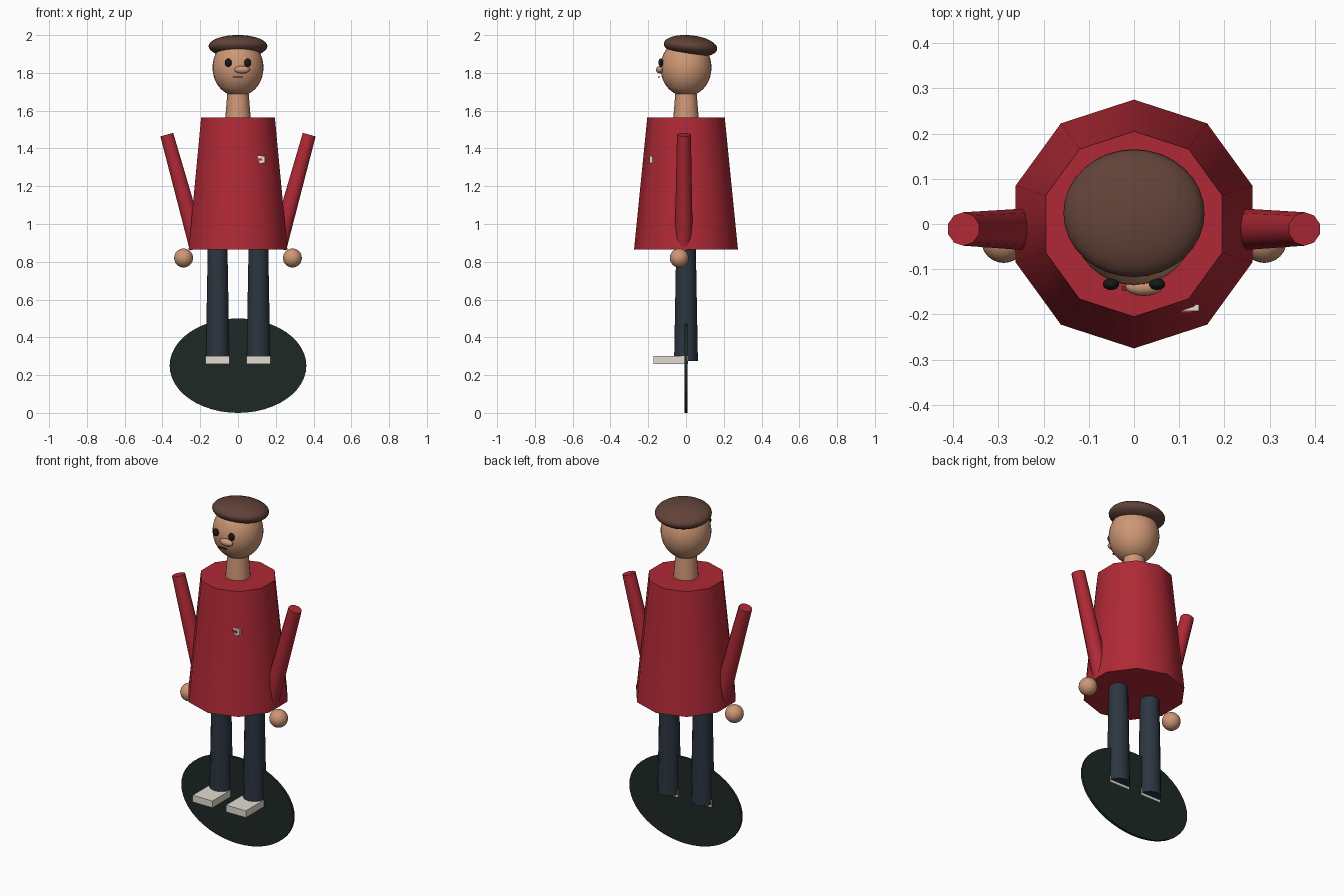
import bpy
from math import radians, pi
from mathutils import Vector

if "Cube" in bpy.data.objects:
    bpy.data.objects.remove(bpy.data.objects["Cube"])


def material(name, rgb):
    m = bpy.data.materials.new(name)
    m.diffuse_color = (*rgb, 1)
    m.use_nodes = True
    m.node_tree.nodes["Principled BSDF"].inputs["Base Color"].default_value = m.diffuse_color
    return m


RED = material("red_cloth", (0.43, 0.022, 0.036))
SKIN = material("skin", (0.62, 0.31, 0.18))
HAIR = material("brown_hair", (0.12, 0.055, 0.04))
NAVY = material("dark_trousers", (0.025, 0.036, 0.05))
WHITE = material("off_white", (0.76, 0.72, 0.64))
GREEN = material("dark_green", (0.013, 0.022, 0.018))
BLACK = material("black", (0.01, 0.01, 0.012))
LIP = material("lip", (0.12, 0.03, 0.025))


def finish(name, mat, smooth=True):
    ob = bpy.context.object
    ob.name = name
    ob.data.name = name
    ob.data.materials.append(mat)
    if smooth:
        bpy.ops.object.shade_smooth_by_angle(angle=radians(40))
    return ob


def taper(name, bottom, top, r_bottom, r_top, sides, mat):
    """Tapered cylinder between two points."""
    a, b = Vector(bottom), Vector(top)
    axis = b - a
    bpy.ops.mesh.primitive_cone_add(
        vertices=sides, radius1=r_bottom, radius2=r_top, depth=axis.length,
        location=(a + b) / 2,
        rotation=Vector((0, 0, 1)).rotation_difference(axis).to_euler())
    return finish(name, mat)


def ball(name, centre, radii, mat, tilt=0, seg=24, rings=16):
    bpy.ops.mesh.primitive_uv_sphere_add(
        segments=seg, ring_count=rings, radius=1, location=centre,
        rotation=(tilt, 0, 0))
    bpy.context.object.scale = radii
    return finish(name, mat)


def box(name, low, high, mat):
    lo, hi = Vector(low), Vector(high)
    bpy.ops.mesh.primitive_cube_add(size=1, location=(lo + hi) / 2)
    bpy.context.object.scale = hi - lo
    return finish(name, mat, smooth=False)


# Upright oval base disc
bpy.ops.mesh.primitive_cylinder_add(vertices=48, radius=1, depth=1,
                                    location=(0, 0, 0.25),
                                    rotation=(pi / 2, 0, 0))
bpy.context.object.scale = (0.362, 0.25, 0.014)
finish("base_disc", GREEN)

# Ten-sided coat and neck
taper("coat", (0, 0, 0.865), (0, 0, 1.565), 0.275, 0.205, 10, RED)
taper("neck", (0, 0, 1.55), (0, 0, 1.70), 0.068, 0.056, 16, SKIN)

# Head and cap of hair
ball("head", (0, 0, 1.828), (0.135, 0.135, 0.153), SKIN, seg=32, rings=20)
ball("hair", (0, 0.024, 1.941), (0.156, 0.142, 0.058), HAIR,
     tilt=radians(-6), seg=32, rings=16)

# Nose and mouth
ball("nose", (0.022, -0.139, 1.817), (0.041, 0.02, 0.02), SKIN, seg=16, rings=10)
box("mouth", (-0.026, -0.147, 1.776), (0.026, -0.138, 1.782), LIP)

# Paired parts
for side, s in (("left", -1), ("right", 1)):
    ball(f"{side}_eye", (s * 0.051, -0.133, 1.854), (0.018, 0.013, 0.022),
         BLACK, seg=16, rings=10)
    taper(f"{side}_arm", (s * 0.211, -0.012, 0.872), (s * 0.377, -0.011, 1.473),
          0.048, 0.037, 10, RED)
    ball(f"{side}_hand", (s * 0.288, -0.036, 0.82), (0.05, 0.05, 0.05), SKIN)
    taper(f"{side}_leg", (s * 0.108, 0, 0.275), (s * 0.108, 0, 0.88),
          0.063, 0.052, 12, NAVY)
    x0, x1 = sorted((s * 0.044, s * 0.172))
    box(f"{side}_shoe", (x0, -0.173, 0.26), (x1, 0.011, 0.30), WHITE)

# Small chest patch with a red stripe, mostly sunk into the coat
box("chest_patch", (0.06, -0.192, 1.323), (0.144, -0.178, 1.36), WHITE)
box("patch_stripe", (0.08, -0.197, 1.335), (0.128, -0.189, 1.346), RED)
